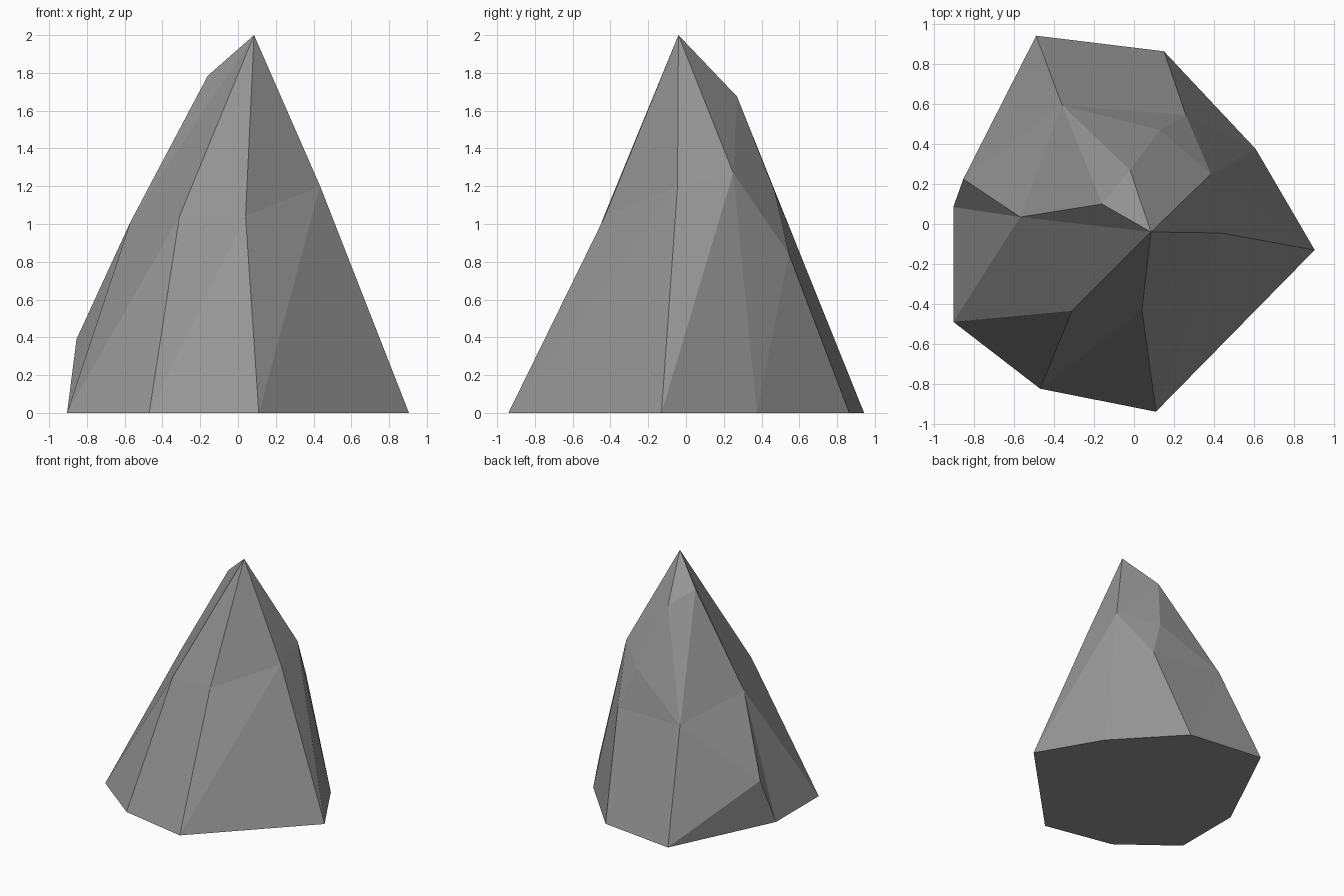
import bpy, bmesh

if "Cube" in bpy.data.objects:
    bpy.data.objects.remove(bpy.data.objects["Cube"])

# Stone colour
stone = bpy.data.materials.new("grey_stone")
stone.diffuse_color = (0.3, 0.3, 0.3, 1)
stone.use_nodes = True
stone.node_tree.nodes["Principled BSDF"].inputs["Base Color"].default_value = stone.diffuse_color

# Corners: footprint in capitals, matching shoulder corners in small letters
footprint = {"I": (.11, -.94), "A": (.905, -.13), "B": (.61, .375), "C": (.15, .865),
             "D": (-.49, .943), "F": (-.905, .085), "G": (-.905, -.49), "H": (-.47, -.825)}
upper = {"E": (-.855, .225, .39),                       # low chip at the left
         "i": (.04, -.43, 1.04), "a": (.435, -.045, 1.2), "b": (.385, .25, 1.27),
         "c": (.26, .545, .84), "d": (-.36, .595, .865), "e": (-.57, .035, 1.01),
         "g": (-.31, -.435, 1.04), "r": (.13, .47, 1.17),
         "p": (-.16, .10, 1.785), "q": (-.02, .27, 1.675),  # chips below the tip
         "t": (.085, -.04, 2.0)}                        # tip

bm = bmesh.new()
v = {k: bm.verts.new((x, y, 0)) for k, (x, y) in footprint.items()}
v.update({k: bm.verts.new(co) for k, co in upper.items()})


def fan(hub, rim):
    """Flat triangles from one corner to each pair of neighbours."""
    for m, n in zip(rim, rim[1:]):
        bm.faces.new((v[hub], v[m], v[n]))


# Facets around the tip, shoulders and foot
fan("t", "iabqpegi")
fan("d", "qpeEDCcrq")
fan("e", "gGFE")
fan("E", "FD")
fan("I", "HiaA")
fan("H", "Ggi")
fan("A", "abB")
fan("b", "Bcrq")
fan("c", "CB")

# Flat underside
bm.faces.new([v[k] for k in reversed(footprint)])
bmesh.ops.recalc_face_normals(bm, faces=bm.faces)

mesh = bpy.data.meshes.new("pointed_rock")
bm.to_mesh(mesh)
bm.free()
mesh.materials.append(stone)
rock = bpy.data.objects.new("pointed_rock", mesh)
bpy.context.collection.objects.link(rock)
